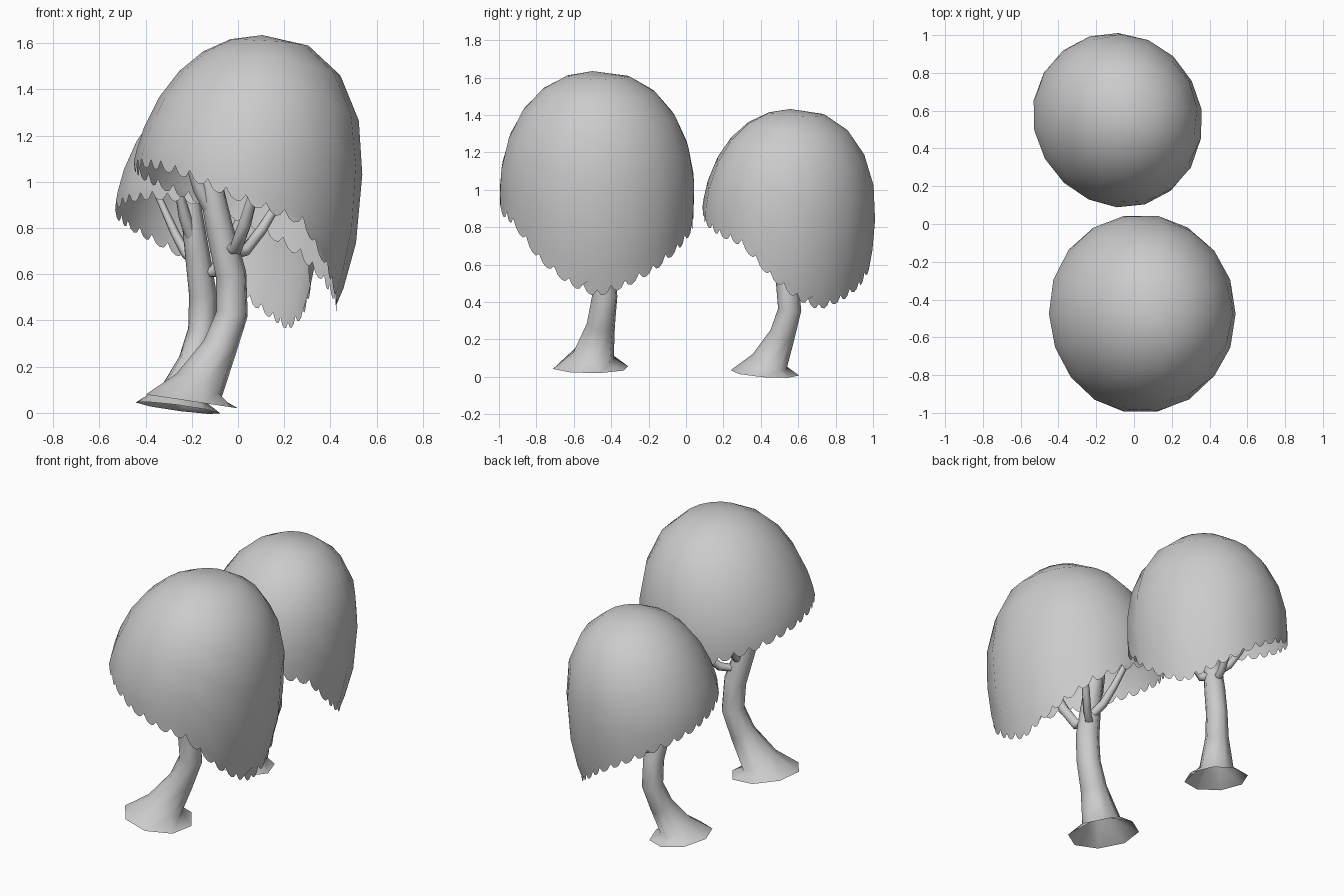
import bpy, bmesh, math
from mathutils import Vector, Matrix

if "Cube" in bpy.data.objects:
    bpy.data.objects.remove(bpy.data.objects["Cube"])

CENTRE = Vector((0.035, -0.475, 0.02))
# lobe heights every 30 degrees from the low side (+x) to the high side (-x)
RIM_FRONT = [0.425, 0.52, 0.81, 0.90, 1.01, 1.07, 1.05]
RIM_BACK = [0.425, 0.50, 0.67, 0.82, 0.92, 1.00, 1.05]


def finish(bm, name):
    mesh = bpy.data.meshes.new(name)
    bm.normal_update()
    bm.to_mesh(mesh)
    bm.free()
    for p in mesh.polygons:
        p.use_smooth = True
    ob = bpy.data.objects.new(name, mesh)
    bpy.context.collection.objects.link(ob)
    return ob


def rim_height(a):
    rim = RIM_BACK if math.sin(a) > 0 else RIM_FRONT
    d = abs((math.degrees(a) + 180) % 360 - 180) / 30
    i = min(int(d), 5)
    return rim[i] + (rim[i + 1] - rim[i]) * (d - i)


def canopy(name, sides=18, rings=6, lobes=2, drop=0.04):
    bm = bmesh.new()
    zc, top, low = 1.0, 0.635, 0.82

    def point(a, psi):
        c, r = math.cos(psi), math.sin(psi) ** 0.9
        z = zc + (top if c > 0 else low) * c
        return Vector((0.035 + 0.5 * r * math.cos(a) + 0.07 * max(0, c),
                       -0.475 + 0.527 * r * math.sin(a), z))

    apex = bm.verts.new((0.105, -0.5, zc + top))
    cols = []
    for i in range(sides):
        a = math.tau * i / sides
        h = rim_height(a) + drop - zc
        end = math.acos(h / (top if h > 0 else low))
        ks = [k / rings for k in range(1, rings)] + [0.95, 1.0]
        cols.append([bm.verts.new(point(a, end * k)) for k in ks])
    for i in range(sides):
        a, b = cols[i], cols[(i + 1) % sides]
        bm.faces.new((apex, a[0], b[0]))
        for k in range(len(a) - 2):
            bm.faces.new((a[k], a[k + 1], b[k + 1], b[k]))
        # scalloped hem
        chain = []
        n = lobes * 4
        for j in range(1, n):
            p = a[-1].co.lerp(b[-1].co, j / n)
            p.z -= drop * (0, 0.8, 1, 0.8)[j % 4]
            chain.append(bm.verts.new(p))
        bm.faces.new([a[-2], a[-1]] + chain + [b[-1], b[-2]])
    return finish(bm, name)


def tube(name, pts, sides=8, first_normal=None):
    """Sweep a ring along (x, y, z, radius) points."""
    bm = bmesh.new()
    P = [Vector(p[:3]) for p in pts]
    prev = None
    for i, p in enumerate(P):
        n = P[min(i + 1, len(P) - 1)] - P[max(i - 1, 0)]
        if i == 0 and first_normal:
            n = Vector(first_normal)
        n.normalize()
        u = Vector((1, 0, 0))
        u = (u - n * n.dot(u)).normalized()
        v = n.cross(u)
        ring = [bm.verts.new(p + pts[i][3] * (u * math.cos(t) + v * math.sin(t)))
                for t in (math.tau * (k + 0.3) / sides for k in range(sides))]
        if prev:
            for k in range(sides):
                m = (k + 1) % sides
                bm.faces.new((prev[k], prev[m], ring[m], ring[k]))
        prev = ring
    return finish(bm, name)


TRUNK = [(-0.2, -0.51, 0.05, 0.207), (-0.17, -0.495, 0.115, 0.112),
         (-0.08, -0.455, 0.28, 0.077), (-0.025, -0.435, 0.43, 0.07),
         (-0.03, -0.45, 0.6, 0.068), (-0.08, -0.485, 0.8, 0.06),
         (-0.12, -0.5, 1.0, 0.052), (-0.13, -0.5, 1.15, 0.04)]
BRANCHES = [
    [(-0.06, -0.47, 0.72, 0.03), (-0.01, -0.53, 0.71, 0.032),
     (0.03, -0.59, 0.82, 0.03), (0.07, -0.64, 0.96, 0.022)],
    [(-0.05, -0.45, 0.68, 0.025), (0.03, -0.38, 0.7, 0.025),
     (0.1, -0.31, 0.79, 0.023), (0.2, -0.22, 0.95, 0.016)],
    [(-0.05, -0.45, 0.74, 0.025), (-0.08, -0.37, 0.8, 0.025),
     (-0.11, -0.31, 0.9, 0.022), (-0.17, -0.23, 1.1, 0.015)],
    [(-0.10, -0.49, 0.85, 0.035), (-0.165, -0.52, 0.97, 0.032),
     (-0.22, -0.55, 1.12, 0.02)],
]

# second tree: same design, turned and slightly smaller
REAR = (Matrix.Translation((-0.09, 0.548, -0.005)) @ Matrix.Rotation(math.radians(28), 4, 'Z')
        @ Matrix.Scale(0.89, 4) @ Matrix.Translation(-CENTRE))

for label, place in (("front", Matrix.Identity(4)), ("rear", REAR)):
    parts = [canopy(label + "_canopy"),
             tube(label + "_trunk", TRUNK, first_normal=(0.15, 0, 1))]
    parts += [tube(f"{label}_branch_{i + 1}", b, 6) for i, b in enumerate(BRANCHES)]
    for ob in parts:
        ob.matrix_world = place
